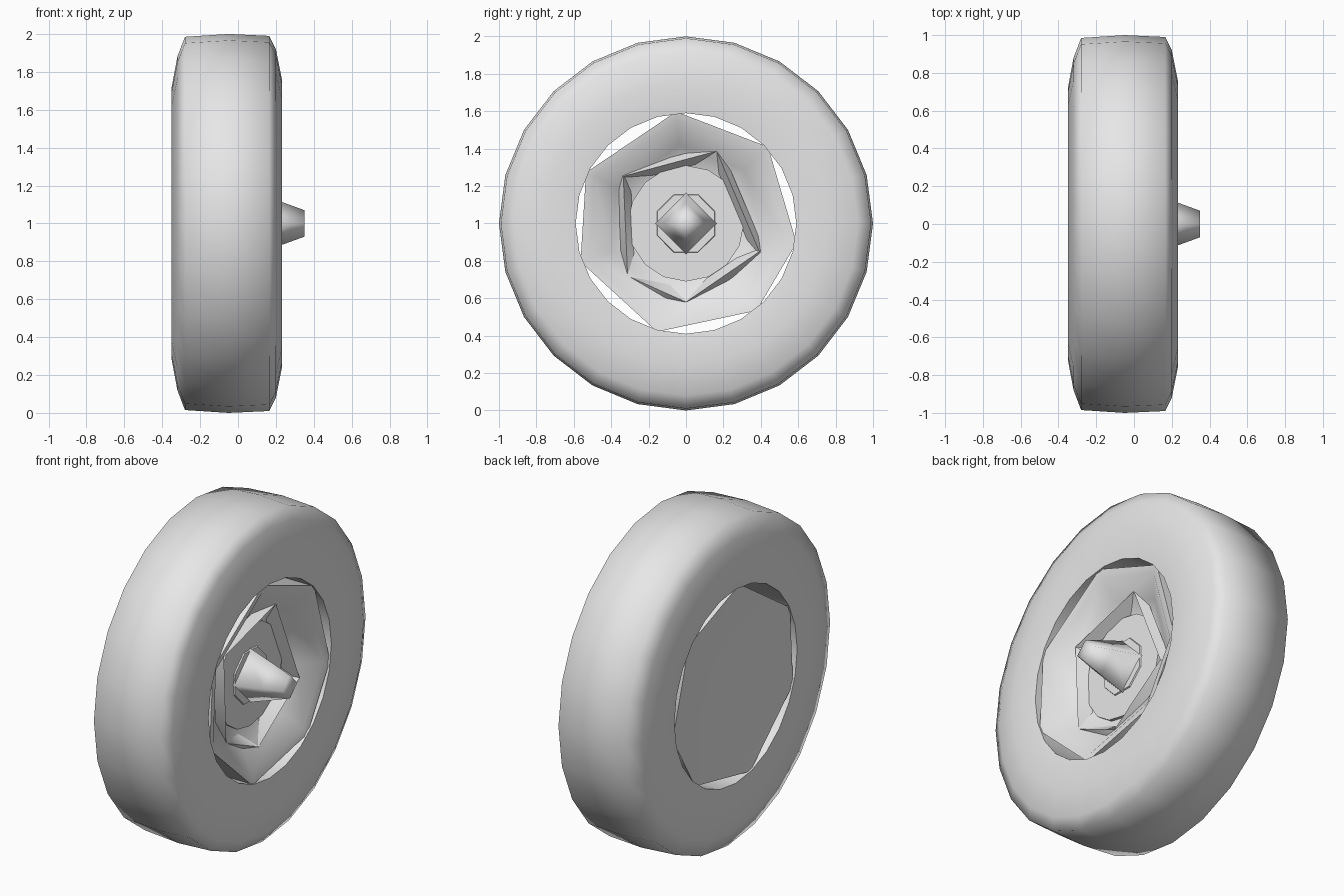
import bpy, bmesh
from math import sin, cos, radians

cube = bpy.data.objects.get("Cube")
if cube:
    bpy.data.objects.remove(cube, do_unlink=True)

grey = bpy.data.materials.new("light_grey")
grey.use_nodes = True
grey.diffuse_color = (0.8, 0.8, 0.8, 1)
grey.node_tree.nodes["Principled BSDF"].inputs["Base Color"].default_value = (0.8, 0.8, 0.8, 1)


def even(sides, phase=0):
    """Evenly spaced angles in degrees."""
    return [phase + 360 * i / sides for i in range(sides)]


def lathe(name, profile, angles, closed=False, smooth=75):
    """Spin (x, radius) points about the wheel axle, which runs along x at z = 1."""
    bm = bmesh.new()
    sides = len(angles)
    rings = []
    for x, r in profile:
        if r == 0:
            rings.append([bm.verts.new((x, 0, 1))] * sides)
        else:
            rings.append([bm.verts.new((x, r * cos(radians(a)), 1 + r * sin(radians(a))))
                          for a in angles])
    pairs = list(zip(rings, rings[1:]))
    if closed:
        pairs.append((rings[-1], rings[0]))
    for a, b in pairs:
        for i in range(sides):
            j = (i + 1) % sides
            corners = list(dict.fromkeys((a[i], a[j], b[j], b[i])))
            if len(corners) > 2:
                bm.faces.new(corners)
    bmesh.ops.recalc_face_normals(bm, faces=bm.faces)
    mesh = bpy.data.meshes.new(name)
    bm.to_mesh(mesh)
    bm.free()
    mesh.materials.append(grey)
    obj = bpy.data.objects.new(name, mesh)
    bpy.context.collection.objects.link(obj)
    bpy.ops.object.select_all(action='DESELECT')
    obj.select_set(True)
    bpy.context.view_layer.objects.active = obj
    bpy.ops.object.shade_smooth_by_angle(angle=radians(smooth))


# Tyre: rounded shoulders, nearly flat side walls and a straight bore
lathe("tyre", [(-0.335, 0.59), (-0.35, 0.72), (-0.32, 0.88), (-0.28, 0.985),
               (-0.05, 1.0), (0.165, 0.99), (0.2, 0.92), (0.232, 0.76),
               (0.215, 0.59)], even(24, 90), closed=True)

# Uneven seven-sided rim: shallow dish at the back, sloping to the hub at the front
lathe("rim", [(-0.24, 0), (-0.325, 0.6), (0.205, 0.6), (0.195, 0.55),
              (0.11, 0.42), (0.06, 0.34), (0.06, 0)],
      [-160, -105, -51, -10, 43, 95, 153], smooth=50)

# Uneven five-sided lip round the recess
lathe("rim_lip", [(0.09, 0.46), (0.14, 0.42), (0.065, 0.37)],
      [-90, -21, 67, 143, 222], closed=True, smooth=60)

# Flat disc at the bottom of the recess, with a thin washer
lathe("hub_disc", [(0.05, 0), (0.05, 0.31), (0.08, 0.31), (0.08, 0)], even(16), smooth=30)
lathe("hub_washer", [(0.075, 0), (0.075, 0.17), (0.088, 0.165), (0.088, 0)],
      even(8, 22), smooth=30)

# Four-sided tapered axle cap with a small flat end
lathe("axle_cap", [(0.05, 0), (0.05, 0.175), (0.24, 0.11), (0.35, 0.07), (0.35, 0)],
      even(4, 90), smooth=95)
